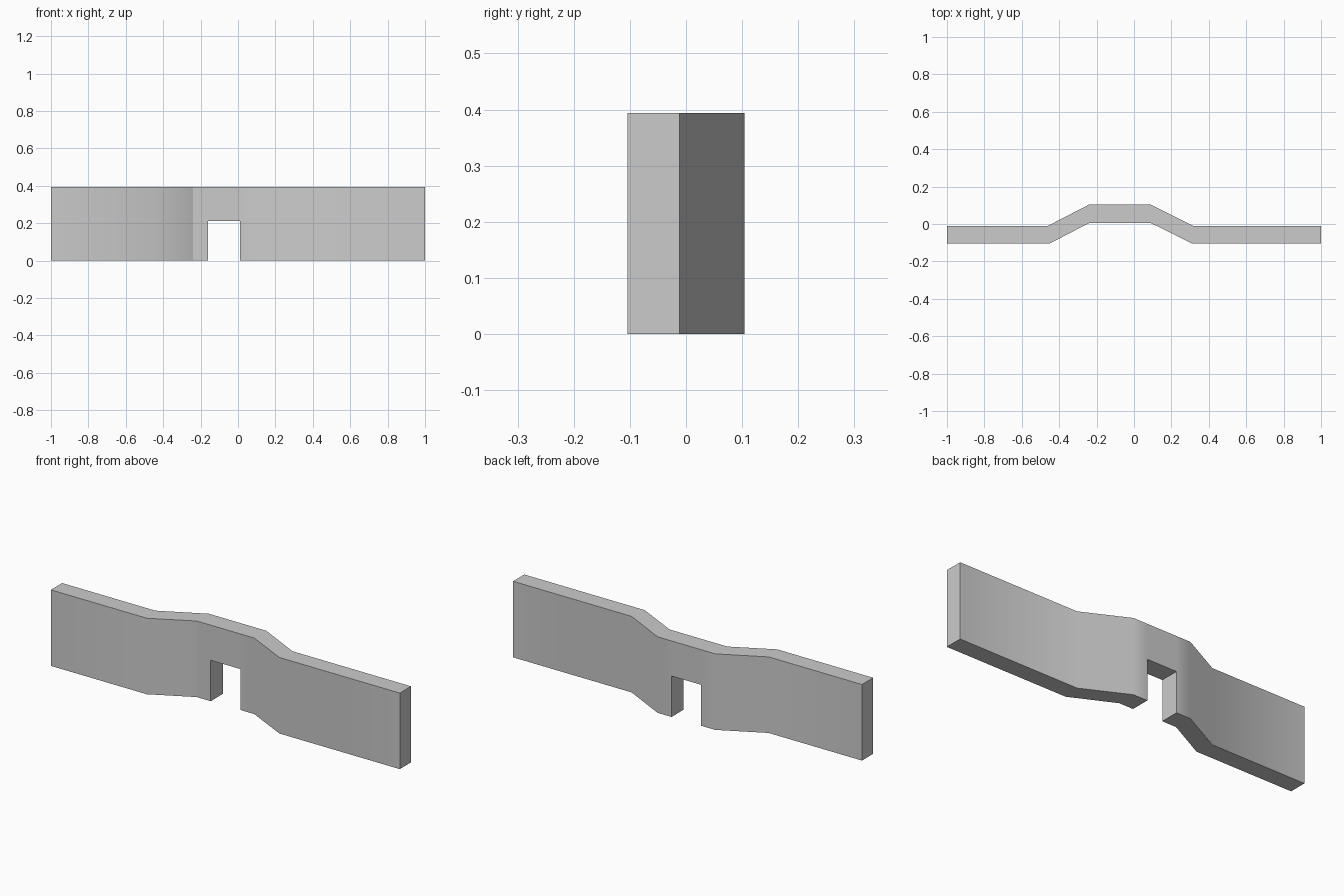
import bpy
import bmesh
from math import radians

cube = bpy.data.objects.get("Cube")
if cube:
    bpy.data.objects.remove(cube, do_unlink=True)

# Single grey finish
grey = bpy.data.materials.new("plain grey")
grey.use_nodes = True
colour = (0.6, 0.6, 0.6, 1)
grey.diffuse_color = colour
grey.node_tree.nodes["Principled BSDF"].inputs["Base Color"].default_value = colour

HEIGHT, DOOR_TOP = 0.394, 0.212
OUTER, INNER = (-0.104, -0.012), (0.005, 0.104)  # front and back y of each run

# Plan stations along the wall: front x, back x, (front y, back y)
stations = [
    (-1, -1, OUTER), (-0.45, -0.465, OUTER),
    (-0.24, -0.24, INNER),
    (-0.16, -0.16, INNER), (0.01, 0.01, INNER),  # doorway jambs
    (0.09, 0.09, INNER),
    (0.31, 0.32, OUTER), (1, 1, OUTER),
]
DOOR = 3  # bay that holds the doorway

bm = bmesh.new()
rings = []
for fx, bx, (fy, by) in stations:
    bottom, top = [[bm.verts.new((x, y, z)) for x, y in ((fx, fy), (bx, by))]
                   for z in (0, HEIGHT)]
    rings.append((bottom, top))

# Doorway head corners on both jambs
heads = [[bm.verts.new((stations[i][0], y, DOOR_TOP)) for y in INNER]
         for i in (DOOR, DOOR + 1)]

# Wall bays: front, back, top and underside
for i, ((b0, t0), (b1, t1)) in enumerate(zip(rings, rings[1:])):
    left, right = [b0], [b1]
    if i == DOOR:
        left, right = [heads[0]], [heads[1]]
    elif i == DOOR - 1:
        right.append(heads[0])
    elif i == DOOR + 1:
        left.append(heads[1])
    for side in (0, 1):
        loop = right + [t1, t0] + left[::-1]
        bm.faces.new([pair[side] for pair in loop])
    bm.faces.new((t0[0], t1[0], t1[1], t0[1]))
    low0, low1 = left[0], right[0]
    bm.faces.new((low0[0], low0[1], low1[1], low1[0]))

# Wall ends and doorway jambs
for (low, high) in (rings[0], rings[-1],
                    (rings[DOOR][0], heads[0]), (rings[DOOR + 1][0], heads[1])):
    bm.faces.new((low[0], low[1], high[1], high[0]))

bmesh.ops.recalc_face_normals(bm, faces=bm.faces)
mesh = bpy.data.meshes.new("stepped_wall")
bm.to_mesh(mesh)
bm.free()
mesh.materials.append(grey)
wall = bpy.data.objects.new("stepped_wall", mesh)
bpy.context.collection.objects.link(wall)

# Soft bends, crisp corners
bpy.ops.object.select_all(action="DESELECT")
wall.select_set(True)
bpy.context.view_layer.objects.active = wall
bpy.ops.object.shade_smooth_by_angle(angle=radians(30))

# Crisp crease where the front turns into the recess
for edge in mesh.edges:
    ends = [mesh.vertices[v].co for v in edge.vertices]
    if all(abs(c.x + 0.24) < 0.001 and c.y < 0.05 for c in ends):
        edge.use_edge_sharp = True
